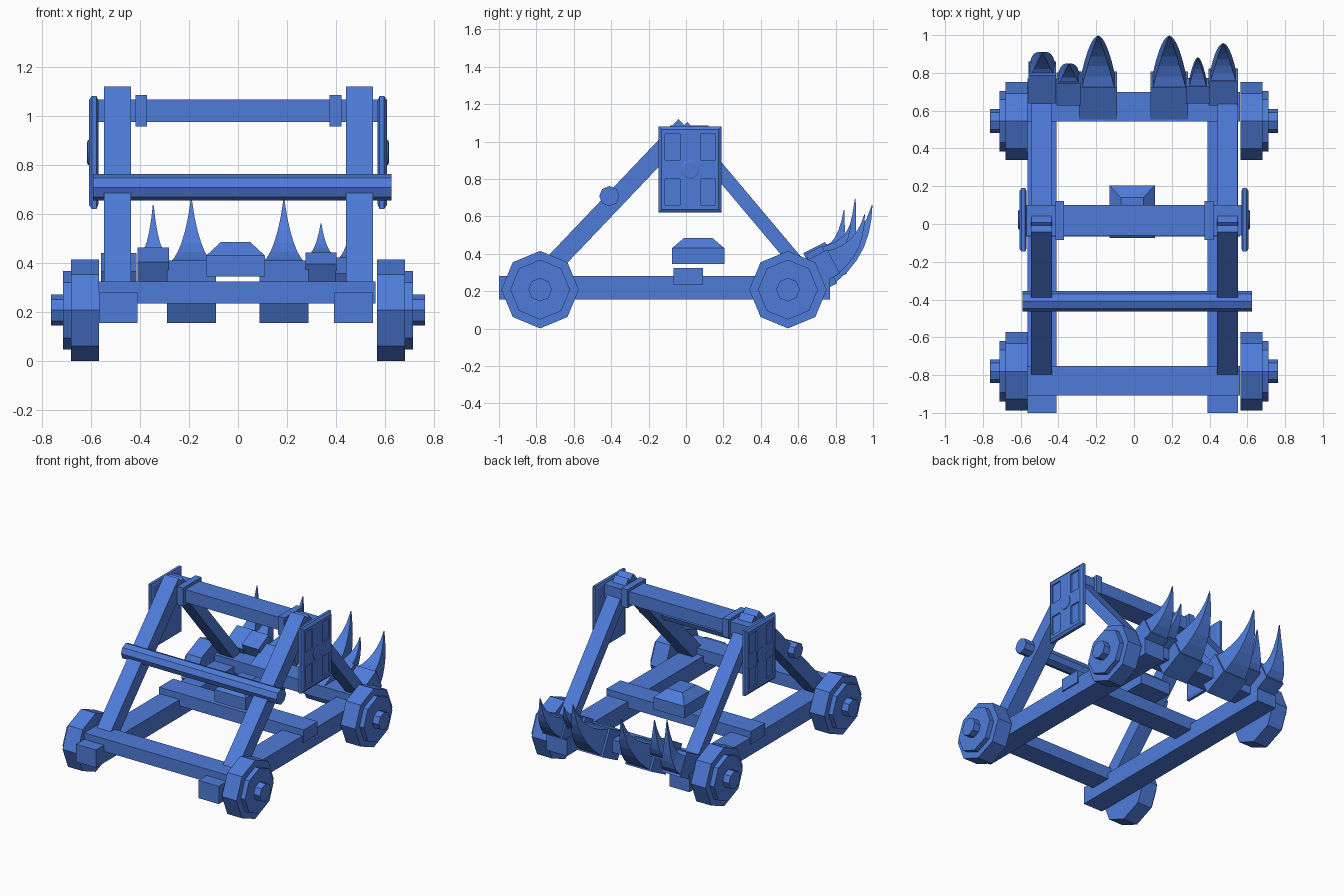
import bpy
import bmesh
from math import radians, atan2, cos, sin, pi
from mathutils import Vector, Matrix

if "Cube" in bpy.data.objects:
    bpy.data.objects.remove(bpy.data.objects["Cube"])

blue = bpy.data.materials.new("blue_paint")
blue.use_nodes = True
COLOUR = (0.076, 0.2, 0.7, 1)
blue.diffuse_color = COLOUR
blue.node_tree.nodes["Principled BSDF"].inputs["Base Color"].default_value = COLOUR


def finish(name, bm):
    bmesh.ops.recalc_face_normals(bm, faces=bm.faces)
    mesh = bpy.data.meshes.new(name)
    bm.to_mesh(mesh)
    bm.free()
    mesh.materials.append(blue)
    obj = bpy.data.objects.new(name, mesh)
    bpy.context.collection.objects.link(obj)
    return obj


def loft(name, rings):
    """Skin a list of equal-sized point rings and cap both ends."""
    bm = bmesh.new()
    loops = [[bm.verts.new(p) for p in ring] for ring in rings]
    n = len(loops[0])
    for a, b in zip(loops, loops[1:]):
        for i in range(n):
            j = (i + 1) % n
            bm.faces.new((a[i], a[j], b[j], b[i]))
    bm.faces.new(loops[0])
    bm.faces.new(loops[-1])
    return finish(name, bm)


def block(name, center, size, tilt=0):
    """Box turned about the x axis by tilt radians."""
    bm = bmesh.new()
    mat = (Matrix.Translation(center) @ Matrix.Rotation(tilt, 4, 'X')
           @ Matrix.Diagonal((*size, 1)))
    bmesh.ops.create_cube(bm, size=1, matrix=mat)
    return finish(name, bm)


def box(name, x0, x1, y0, y1, z0, z1):
    return block(name, ((x0 + x1) / 2, (y0 + y1) / 2, (z0 + z1) / 2),
                 (x1 - x0, y1 - y0, z1 - z0))


def beam(name, x, width, depth, start, end):
    """Sloping timber in the yz plane."""
    a, b = Vector((x, *start)), Vector((x, *end))
    d = b - a
    return block(name, (a + b) / 2, (width, d.length, depth), atan2(d.z, d.y))


def turned(name, y, z, steps, sides=8):
    """Stepped solid along x from (x, radius) pairs."""
    return loft(name, [[(x, y + r * cos(2 * pi * i / sides), z + r * sin(2 * pi * i / sides))
                        for i in range(sides)] for x, r in steps])


def rect_x(x, y, z, hy, hz):
    return [(x, y - hy, z - hz), (x, y + hy, z - hz), (x, y + hy, z + hz), (x, y - hy, z + hz)]


# Base frame
box("right_rail", -0.565, -0.41, -1, 0.77, 0.155, 0.28)
box("left_rail", 0.39, 0.55, -1, 0.77, 0.155, 0.28)
for name, y in (("front", -0.83), ("middle", 0.012), ("rear", 0.62)):
    box(name + "_crossbeam", -0.57, 0.56, y - 0.078, y + 0.078, 0.235, 0.325)

# Chamfered block above the middle crossbeam
loft("center_block", [[(-0.01 + sx * hx, 0.065 + sy * hy, z)
                       for sx, sy in ((-1, -1), (1, -1), (1, 1), (-1, 1))]
                      for z, hx, hy in ((0.345, 0.12, 0.14), (0.43, 0.12, 0.14), (0.485, 0.06, 0.075))])

# Sloping legs
for side, x in (("right", -0.49), ("left", 0.495)):
    beam(side + "_front_leg", x, 0.11, 0.1, (-0.79, 0.26), (-0.005, 1.085))
    beam(side + "_back_leg", x, 0.105, 0.075, (0.62, 0.32), (-0.02, 1.08))

# Top bar, collars and front rod
box("top_bar", -0.57, 0.58, -0.06, 0.1, 0.975, 1.065)
for side, x in (("right", -0.393), ("left", 0.397)):
    block(side + "_collar", (x, 0.018, 1.02), (0.047, 0.205, 0.13))
turned("front_rod", -0.41, 0.708, ((-0.59, 0.054), (0.625, 0.054)))

# Stepped octagonal wheels
for side, s in (("right", -1), ("left", 1)):
    for end, y in (("front", -0.78), ("rear", 0.545)):
        turned(f"{end}_{side}_wheel", y, 0.208,
               [(s * x, r) for x, r in ((0.565, 0.207), (0.68, 0.207), (0.68, 0.16),
                                        (0.713, 0.16), (0.713, 0.063), (0.762, 0.063))])

# Panelled shields with raised rim, cross ribs and round boss
for side, s in (("right", -1), ("left", 1)):
    cy, cz = 0.022, 0.85
    loft(side + "_shield", [rect_x(s * x, cy, cz, hy, hz) for x, hy, hz in (
        (0.568, 0.15, 0.21), (0.576, 0.168, 0.23), (0.595, 0.168, 0.23),
        (0.607, 0.152, 0.213), (0.607, 0.135, 0.19), (0.597, 0.135, 0.19))])
    block(side + "_shield_upright_rib", (s * 0.599, cy, cz), (0.016, 0.11, 0.38))
    block(side + "_shield_level_rib", (s * 0.599, cy, cz), (0.015, 0.27, 0.1))
    turned(side + "_shield_boss", cy, cz,
           ((s * 0.6, 0.051), (s * 0.611, 0.051), (s * 0.614, 0.042)), 16)

# Rear spikes: tilted socket block and a curved, tapering square horn
TILT = radians(27)


def spike(i, x, width, size, y, z, half, tip):
    block(f"spike_socket_{i}", (x, y, z), (width, size, size), TILT)
    forward = Vector((0, cos(TILT), sin(TILT)))
    root = Vector((x, y, z)) + forward * size * 0.48
    end = Vector((x, *tip))
    bend = root + forward * (end.y - root.y) * 0.95
    rings = []
    steps = 6
    for k in range(steps + 1):
        t = k / steps
        p = root * (1 - t) ** 2 + bend * 2 * t * (1 - t) + end * t * t
        d = ((bend - root) * (1 - t) + (end - bend) * t).normalized()
        up = Vector((1, 0, 0)).cross(d)
        h = half * (1 - t) ** 1.15 + 0.002
        side = Vector((h, 0, 0))
        rings.append([p - side - up * h, p + side - up * h, p + side + up * h, p - side + up * h])
    loft(f"spike_{i}", rings)


spike(1, -0.485, 0.145, 0.165, 0.75, 0.33, 0.066, (0.905, 0.695))
spike(2, -0.345, 0.13, 0.13, 0.715, 0.375, 0.055, (0.845, 0.635))
spike(3, -0.19, 0.2, 0.19, 0.68, 0.283, 0.085, (0.995, 0.66))
spike(4, 0.187, 0.2, 0.19, 0.68, 0.283, 0.085, (0.995, 0.66))
spike(5, 0.338, 0.125, 0.1, 0.705, 0.375, 0.043, (0.88, 0.56))
spike(6, 0.472, 0.155, 0.145, 0.725, 0.325, 0.065, (0.955, 0.61))
